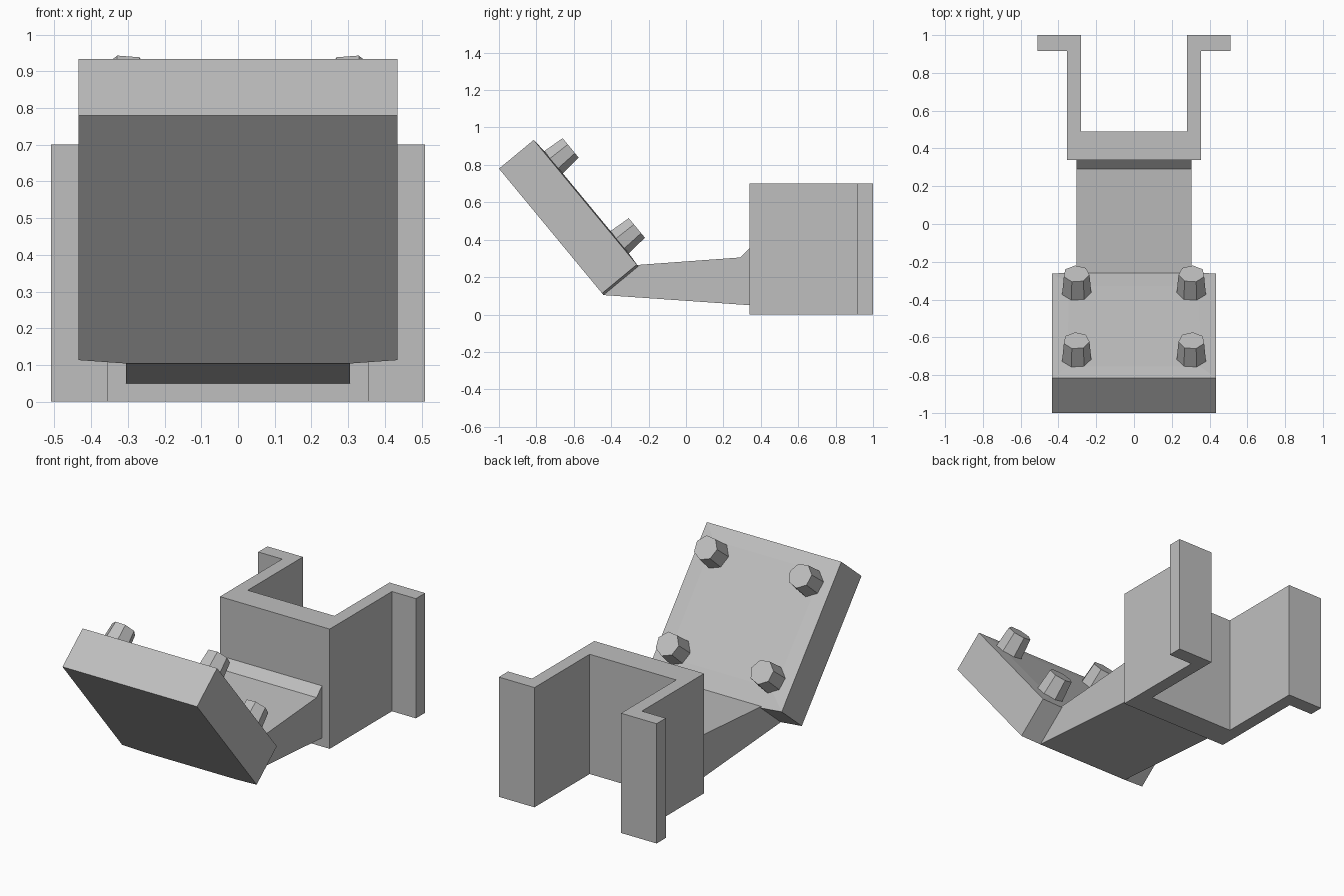
import bpy, bmesh, math
from mathutils import Vector, Matrix

cube = bpy.data.objects.get("Cube")
if cube:
    bpy.data.objects.remove(cube, do_unlink=True)

grey = bpy.data.materials.new("light_grey")
grey.use_nodes = True
colour = (0.52, 0.52, 0.52, 1)
grey.diffuse_color = colour
grey.node_tree.nodes["Principled BSDF"].inputs["Base Color"].default_value = colour


def finish(name, bm):
    bmesh.ops.recalc_face_normals(bm, faces=bm.faces)
    mesh = bpy.data.meshes.new(name)
    bm.to_mesh(mesh)
    bm.free()
    mesh.materials.append(grey)
    ob = bpy.data.objects.new(name, mesh)
    bpy.context.collection.objects.link(ob)
    return ob


def extrude(points, depth):
    """Solid from a closed outline, swept along depth; returns mesh and end face."""
    bm = bmesh.new()
    face = bm.faces.new([bm.verts.new(p) for p in points])
    res = bmesh.ops.extrude_face_region(bm, geom=[face], use_keep_orig=True)
    verts = [g for g in res["geom"] if isinstance(g, bmesh.types.BMVert)]
    end = [g for g in res["geom"] if isinstance(g, bmesh.types.BMFace)][0]
    bmesh.ops.translate(bm, verts=verts, vec=depth)
    return bm, end


# Hat-shaped mounting bracket: half outline mirrored in x
half = [(0.355, 0.34), (0.355, 0.915), (0.51, 0.915), (0.51, 1.0),
        (0.28, 1.0), (0.28, 0.49)]
outline = half + [(-x, y) for x, y in reversed(half)]
bm, _ = extrude([(x, y, 0) for x, y in outline], Vector((0, 0, 0.7)))
finish("mounting_bracket", bm)

# Tapered arm with a small fillet at the bracket
arm = [(-0.44, 0.104), (-0.26, 0.265), (0.29, 0.305), (0.34, 0.355), (0.34, 0.05)]
bm, _ = extrude([(-0.305, y, z) for y, z in arm], Vector((0.61, 0, 0)))
finish("arm", bm)

# Tilted plate with a slightly bowed lower edge and a barely raised back
foot = Vector((0, -0.441, 0.104))
up = Vector((0, -0.559, 0.676)).normalized()
out = Vector((0, up.z, -up.y))
length, thick = 0.877, 0.241
side = [(0.305, 0.0), (0.435, 0.012), (0.435, length)]
edge = side + [(-x, v) for x, v in reversed(side)]
bm, back = extrude([foot + Vector((x, 0, 0)) + up * v for x, v in edge], out * thick)
bmesh.ops.inset_region(bm, faces=[back], thickness=0.12, depth=0.0)
bmesh.ops.translate(bm, verts=back.verts[:], vec=out * 0.006)
finish("tilted_plate", bm)

# Four faceted pegs standing on the back of the plate
turn = out.to_track_quat("Z", "Y").to_matrix().to_4x4()
for row, v in (("lower", 0.165), ("upper", 0.72)):
    for label, s in (("left", 1), ("right", -1)):
        bm = bmesh.new()
        bmesh.ops.create_cone(bm, cap_ends=True, segments=7, radius1=0.083,
                              radius2=0.07, depth=0.16)
        spot = foot + Vector((s * 0.305, 0, 0)) + up * v + out * (thick + 0.045)
        spin = Matrix.Rotation(s * math.radians(20), 4, "Z")
        bm.transform(Matrix.Translation(spot) @ turn @ spin)
        finish(f"{row}_{label}_peg", bm)
